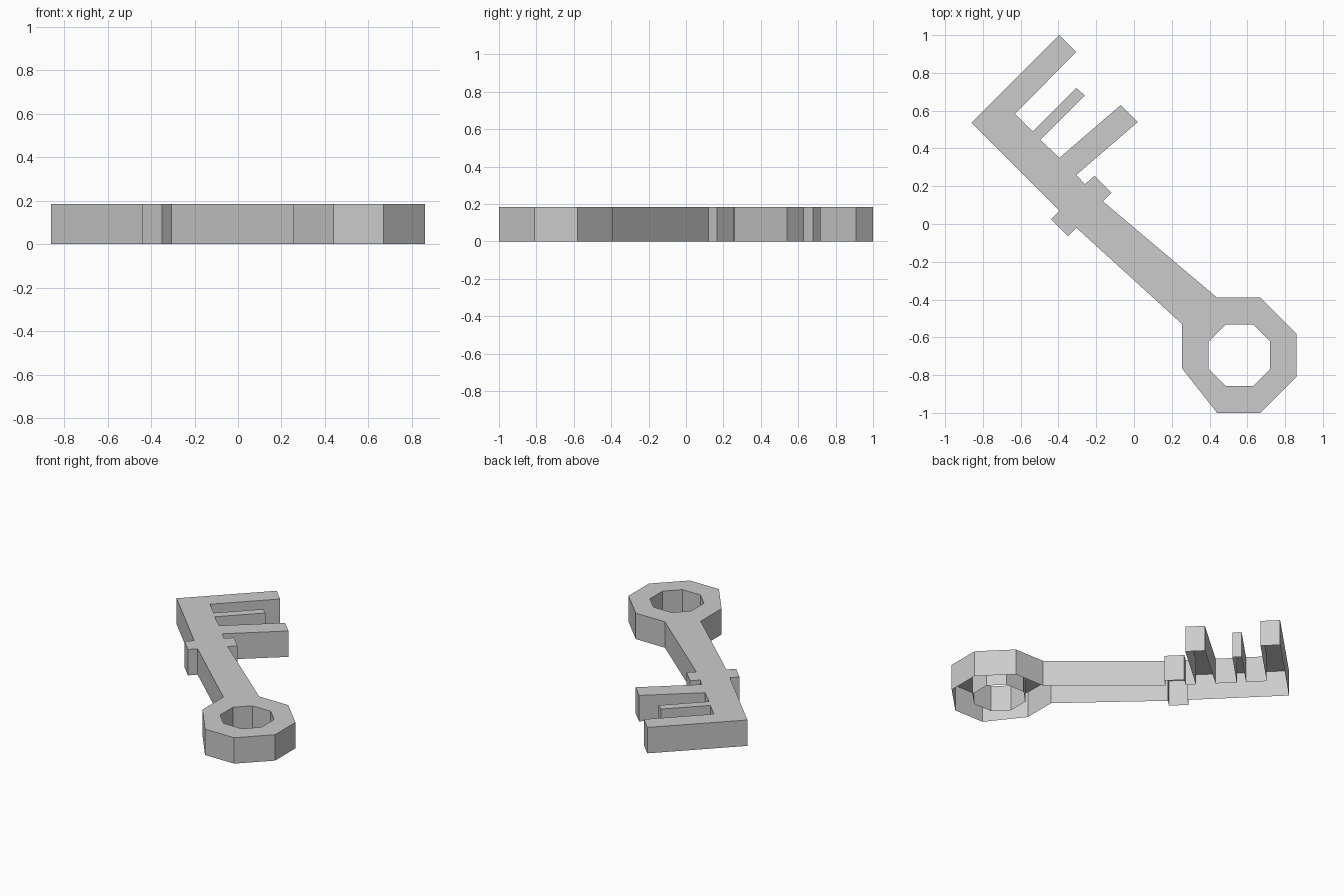
import bpy
import bmesh

cube = bpy.data.objects.get("Cube")
if cube:
    bpy.data.objects.remove(cube, do_unlink=True)

HEIGHT = 0.185

# Sections of the outline, in order around the key
ring = [(0.44, -0.39), (0.67, -0.39), (0.86, -0.58), (0.86, -0.81),
        (0.67, -1.0), (0.44, -1.0), (0.255, -0.765), (0.255, -0.53)]
left_collar = [(-0.305, -0.02), (-0.35, -0.065), (-0.44, 0.025), (-0.395, 0.07)]
end_tooth = [(-0.86, 0.535), (-0.395, 1.0), (-0.305, 0.91), (-0.63, 0.585)]
thin_tooth = [(-0.535, 0.49), (-0.305, 0.72), (-0.26, 0.68), (-0.495, 0.445)]
inner_tooth = [(-0.395, 0.35), (-0.07, 0.63), (0.02, 0.54), (-0.305, 0.26)]
right_collar = [(-0.26, 0.21), (-0.21, 0.255), (-0.12, 0.165), (-0.165, 0.12)]
outline = ring + left_collar + end_tooth + thin_tooth + inner_tooth + right_collar


def octagon(cx, cy, half, flat):
    """Eight-sided hole: square of given half size with cut corners."""
    corners = [(-flat, half), (flat, half), (half, flat), (half, -flat),
               (flat, -half), (-flat, -half), (-half, -flat), (-half, flat)]
    return [(cx + x, cy + y) for x, y in corners]


def add_loop(bm, points):
    verts = [bm.verts.new((x, y, HEIGHT)) for x, y in points]
    return [bm.edges.new((a, b)) for a, b in zip(verts, verts[1:] + verts[:1])]


# Top plate with the ring hole
bm = bmesh.new()
rim = add_loop(bm, outline) + add_loop(bm, octagon(0.558, -0.695, 0.163, 0.072))
bmesh.ops.triangle_fill(bm, edges=rim, use_beauty=True, use_dissolve=False)

# Side walls drop from every rim edge; the underside stays open
rim = [e for e in bm.edges if e.is_boundary]
walls = bmesh.ops.extrude_edge_only(bm, edges=rim)
lower = [v for v in walls["geom"] if isinstance(v, bmesh.types.BMVert)]
for v in lower:
    v.co.z = 0.0

# Point all faces outward
bmesh.ops.recalc_face_normals(bm, faces=bm.faces[:])
bm.normal_update()
if max(bm.faces, key=lambda f: f.calc_center_median().z).normal.z < 0:
    bmesh.ops.reverse_faces(bm, faces=bm.faces[:])

mesh = bpy.data.meshes.new("key")
bm.to_mesh(mesh)
bm.free()
key = bpy.data.objects.new("key", mesh)
bpy.context.collection.objects.link(key)

# Plain grey metal
grey = bpy.data.materials.new("light grey")
grey.use_nodes = True
colour = (0.6, 0.6, 0.6, 1.0)
grey.diffuse_color = colour
for node in grey.node_tree.nodes:
    if node.type == "BSDF_PRINCIPLED":
        node.inputs["Base Color"].default_value = colour
mesh.materials.append(grey)
